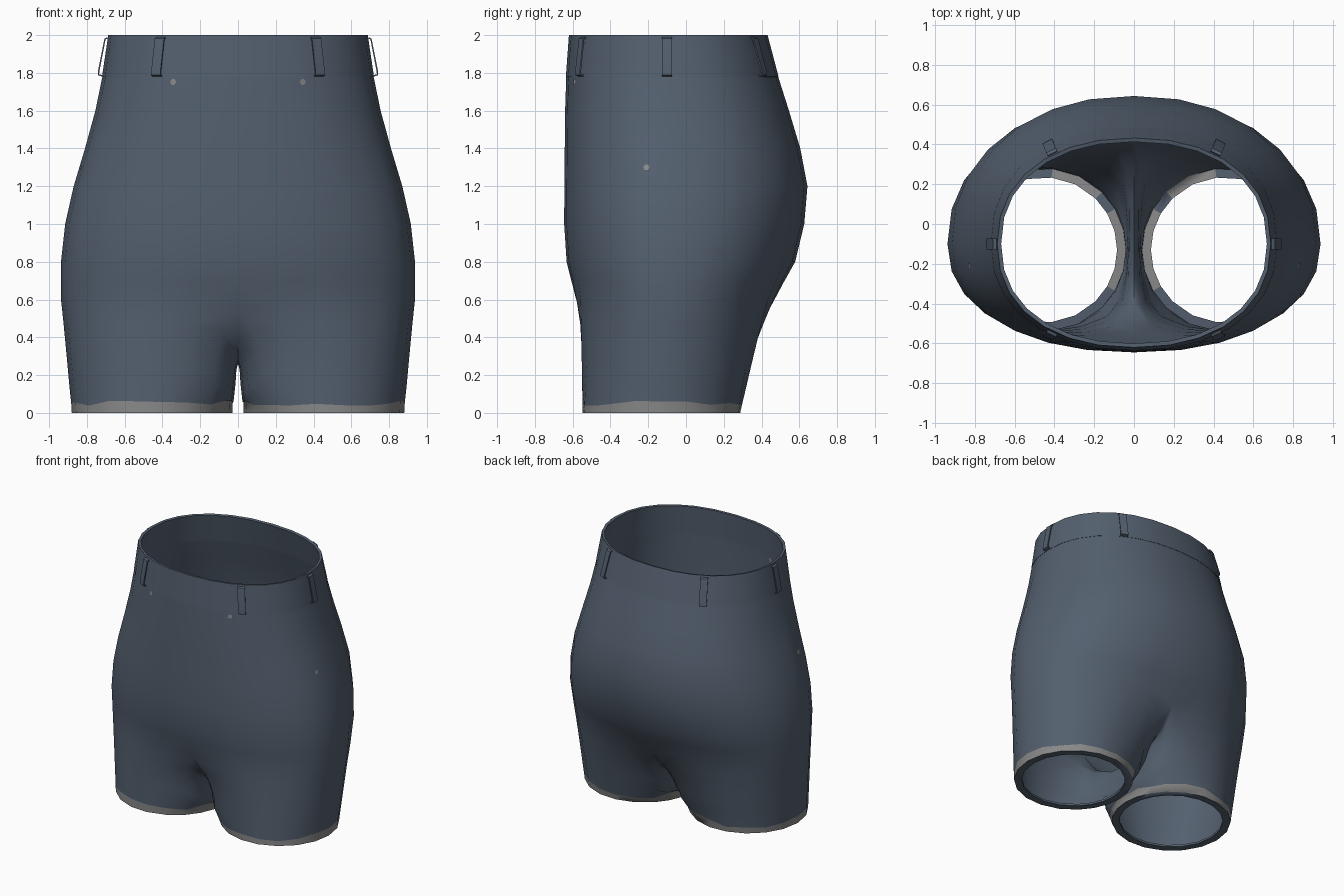
import bpy, bmesh, math, random
from mathutils import Vector
from mathutils.bvhtree import BVHTree

random.seed(4)
cube = bpy.data.objects.get("Cube")
if cube:
    bpy.data.objects.remove(cube)


def make_material(name, rgb):
    mat = bpy.data.materials.new(name)
    mat.use_nodes = True
    color = (*rgb, 1)
    mat.diffuse_color = color
    mat.node_tree.nodes["Principled BSDF"].inputs["Base Color"].default_value = color
    return mat


denim = make_material("slate_blue_cloth", (0.088, 0.116, 0.158))
worn = make_material("worn_grey", (0.25, 0.25, 0.255))

# Height, half width, front depth and back depth of the garment
PROFILE = [(2.0, .685, -.618, .43), (1.78, .718, -.634, .488), (1.6, .755, -.64, .545),
           (1.4, .81, -.642, .605), (1.2, .87, -.644, .643), (1.0, .915, -.645, .626),
           (.8, .937, -.632, .578), (.6, .937, -.603, .487)]
MID_Y = -.1
ARC = 15          # points from centre front round one side to centre back
SEAM = [(.36, .41), (.19, .32), (-.07, .265), (-.28, .29), (-.46, .365)]
WALL = .015


def power(v, p):
    return math.copysign(abs(v) ** p, v)


def section(z):
    for hi, lo in zip(PROFILE, PROFILE[1:]):
        if z >= lo[0]:
            k = (hi[0] - z) / (hi[0] - lo[0])
            return [a + (b - a) * k for a, b in zip(hi[1:], lo[1:])]


def torso_point(z, angle, grow=0):
    w, front, back = section(z)
    depth = MID_Y - front if angle < 0 else back - MID_Y
    x = (w + grow) * power(max(math.cos(angle), 0), .9)
    return Vector((x, MID_Y + (depth + grow) * power(math.sin(angle), .9), z))


def half_ring(z, grow=0):
    return [torso_point(z, math.pi * (i / (ARC - 1) - .5), grow) for i in range(ARC)]


def loft(bm, rings, side, closed=False, worn_row=None):
    rows = [[bm.verts.new((p.x * side, p.y, p.z)) for p in r] for r in rings]
    n = len(rows[0])
    for j, (a, b) in enumerate(zip(rows, rows[1:])):
        for i in range(n if closed else n - 1):
            k = (i + 1) % n
            face = bm.faces.new((a[i], a[k], b[k], b[i]))
            face.material_index = 1 if j == worn_row else 0


def face_outward(bm):
    bmesh.ops.remove_doubles(bm, verts=bm.verts, dist=.0005)
    bmesh.ops.recalc_face_normals(bm, faces=bm.faces)
    bm.normal_update()
    outer = max(bm.faces, key=lambda f: f.calc_center_median().x)
    if outer.normal.x < 0:
        bmesh.ops.reverse_faces(bm, faces=bm.faces)


def finish(bm, name, materials, thickness=0, offset=-1, angle=50):
    mesh = bpy.data.meshes.new(name)
    bm.to_mesh(mesh)
    bm.free()
    for m in materials:
        mesh.materials.append(m)
    obj = bpy.data.objects.new(name, mesh)
    bpy.context.collection.objects.link(obj)
    bpy.ops.object.select_all(action='DESELECT')
    obj.select_set(True)
    bpy.context.view_layer.objects.active = obj
    if thickness:
        mod = obj.modifiers.new("thickness", 'SOLIDIFY')
        mod.thickness = thickness
        mod.offset = offset
        mod.material_offset = -1
        mod.material_offset_rim = -1
        bpy.ops.object.modifier_apply(modifier=mod.name)
    bpy.ops.object.shade_smooth_by_angle(angle=math.radians(angle))
    return obj


def hem_ring(angles, inset=0):
    return [Vector((.455 + (.425 - inset) * math.cos(a),
                    -.13 + (.42 - inset) * math.sin(a), 0)) for a in angles]


# Shorts body: torso rings, then each leg loop made of the side arc and the crotch seam,
# ending in a worn band and a hem turned inward
bm = bmesh.new()
leg_top = half_ring(.6) + [Vector((0, y, z)) for y, z in SEAM]
angles = [math.radians(-135 + 270 * i / (ARC - 1)) for i in range(ARC)]
angles += [math.radians(135 + 90 * (i + 1) / (len(SEAM) + 1)) for i in range(len(SEAM))]
hem = hem_ring(angles)
for side in (1, -1):
    loft(bm, [half_ring(z) for z in (1.78, 1.6, 1.4, 1.2, 1.0, .8, .7, .6)], side)
    rings = [leg_top]
    for s in (.2, .4, .6, .78):
        ring = [p.lerp(q, s ** .93) for p, q in zip(leg_top, hem)]
        for v, p in zip(ring, leg_top):
            v.z = p.z * (1 - s)
        rings.append(ring)
    edge = [p.lerp(q, .94) for p, q in zip(leg_top, hem)]
    for v in edge:
        v.z = random.uniform(.036, .066)
    loft(bm, rings + [edge, hem, hem_ring(angles, .055)], side, closed=True,
         worn_row=len(rings))
face_outward(bm)
for _ in range(4):
    soft = [v for v in bm.verts if abs(v.co.x) < .3 and .17 < v.co.z < .78]
    bmesh.ops.smooth_vert(bm, verts=soft, factor=.4,
                          use_axis_x=True, use_axis_y=True, use_axis_z=True)
surface = BVHTree.FromBMesh(bm)
body = finish(bm, "shorts_body", [denim, worn], WALL, angle=75)

# Worn patches on the upper side of the turned hem
for poly in body.data.polygons:
    x, y, z = abs(poly.center.x), poly.center.y, poly.center.z
    if poly.normal.z > .8 and z < .03:
        inner_side = x < .13 and -.36 < y < .03
        back_side = y > .17 and .2 < x < .42
        poly.material_index = 1 if inner_side or back_side else 0

# Waistband
bm = bmesh.new()
for side in (1, -1):
    loft(bm, [half_ring(z, .002) for z in (2.0, 1.89, 1.78)], side)
face_outward(bm)
finish(bm, "waistband", [denim], .02)

# Belt loops: thin straps standing off the waistband
for side, label in ((1, "left"), (-1, "right")):
    for degrees, place in ((-56, "front"), (0, "side"), (56, "back")):
        a = math.radians(degrees)
        bm = bmesh.new()
        rows = []
        for z, lift in ((1.985, .003), (1.98, .016), (1.81, .024), (1.79, .022), (1.785, .003)):
            p = torso_point(z, a)
            along = (torso_point(z, a + .05) - torso_point(z, a - .05)).normalized()
            out = Vector((along.y, -along.x, 0))
            rows.append([p + out * lift + along * w for w in (-.027, .027)])
        loft(bm, rows, side)
        face_outward(bm)
        finish(bm, f"{label}_{place}_belt_loop", [denim], .008, 0, 30)

# Small worn specks on the cloth, the last one on the inner side
for i, (spot, lift) in enumerate([((.36, -.63, 1.755), .004), ((-.36, -.63, 1.755), .004),
                                  ((.83, -.21, 1.3), .004), ((-.83, -.21, 1.3), .004),
                                  ((-.36, -.63, 1.755), -WALL - .004)]):
    point, normal, _, _ = surface.find_nearest(Vector(spot))
    bm = bmesh.new()
    bmesh.ops.create_circle(bm, cap_ends=True, segments=7, radius=.017)
    turn = (normal * lift).to_track_quat('Z', 'Y')
    for v in bm.verts:
        v.co = turn @ v.co + point + normal * lift
    finish(bm, f"worn_speck_{i + 1}", [worn])
